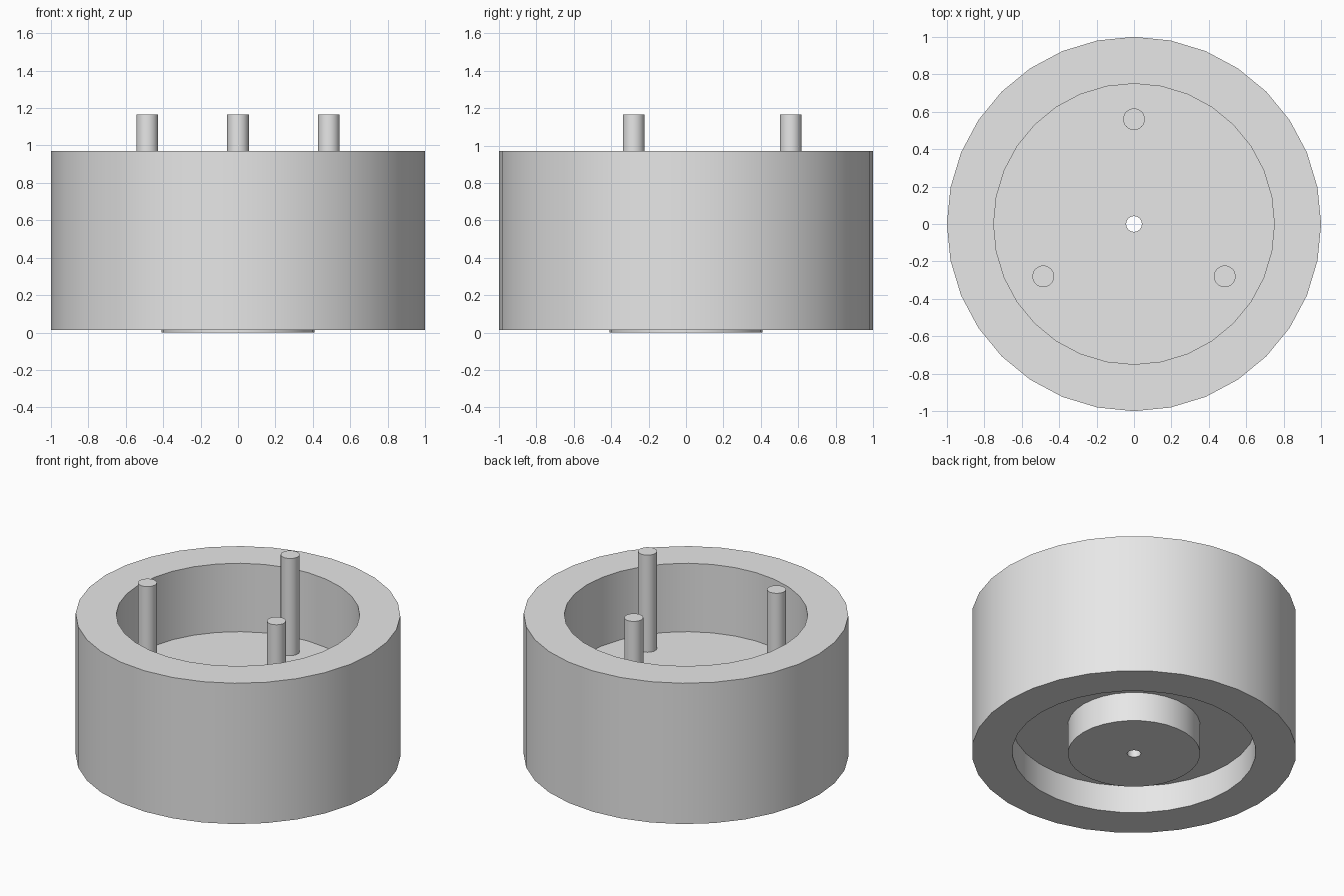
import bpy
import bmesh
import math
from mathutils import Matrix, Vector

SEGMENTS = 32

cube = bpy.data.objects.get("Cube")
if cube:
    bpy.data.objects.remove(cube, do_unlink=True)

# Single plain grey material
grey = bpy.data.materials.new("plain_grey")
grey.use_nodes = True
grey.diffuse_color = (0.8, 0.8, 0.8, 1)
grey.node_tree.nodes["Principled BSDF"].inputs["Base Color"].default_value = (0.8, 0.8, 0.8, 1)


def finish(name, bm):
    """Turn a bmesh into a smooth-shaded object with sharp rims."""
    bmesh.ops.recalc_face_normals(bm, faces=bm.faces)
    mesh = bpy.data.meshes.new(name)
    bm.to_mesh(mesh)
    bm.free()
    mesh.materials.append(grey)
    obj = bpy.data.objects.new(name, mesh)
    bpy.context.collection.objects.link(obj)
    bpy.ops.object.select_all(action="DESELECT")
    obj.select_set(True)
    bpy.context.view_layer.objects.active = obj
    bpy.ops.object.shade_smooth_by_angle(angle=math.radians(30))
    return obj


def lathe(name, profile):
    """Revolve a closed (radius, height) profile about the z axis."""
    bm = bmesh.new()
    verts = [bm.verts.new((r, 0, z)) for r, z in profile]
    edges = [bm.edges.new((v, verts[(i + 1) % len(verts)])) for i, v in enumerate(verts)]
    bmesh.ops.spin(bm, geom=verts + edges, cent=(0, 0, 0), axis=(0, 0, 1),
                   angle=math.tau, steps=SEGMENTS, use_merge=True)
    bmesh.ops.remove_doubles(bm, verts=bm.verts, dist=0.0001)
    return finish(name, bm)


def pin(name, angle):
    """Upright round pin standing on the web of the wheel."""
    bottom, top, reach = 0.45, 1.165, 0.56
    place = Vector((reach * math.cos(angle), reach * math.sin(angle), (bottom + top) / 2))
    bm = bmesh.new()
    bmesh.ops.create_cone(bm, cap_ends=True, segments=SEGMENTS, radius1=0.058, radius2=0.058,
                          depth=top - bottom, matrix=Matrix.Translation(place))
    return finish(name, bm)


LOW, HIGH = 0.013, 0.97       # tyre and rim height range
WEB_LOW, WEB_HIGH = 0.2, 0.505
BORE, HUB, RIM, SEAT = 0.042, 0.408, 0.75, 0.85

# Outer tyre ring
lathe("tyre", [(SEAT, LOW), (1, LOW), (1, HIGH), (SEAT, HIGH)])

# Wheel body: bored hub, web and rim in one turned piece
lathe("wheel", [(BORE, 0), (HUB, 0), (HUB, WEB_LOW), (RIM, WEB_LOW), (RIM, LOW), (SEAT, LOW),
                (SEAT, HIGH), (RIM, HIGH), (RIM, WEB_HIGH), (BORE, WEB_HIGH)])

# Three evenly spaced pins
for label, degrees in (("back", 90), ("front_right", 210), ("front_left", 330)):
    pin(label + "_pin", math.radians(degrees))
